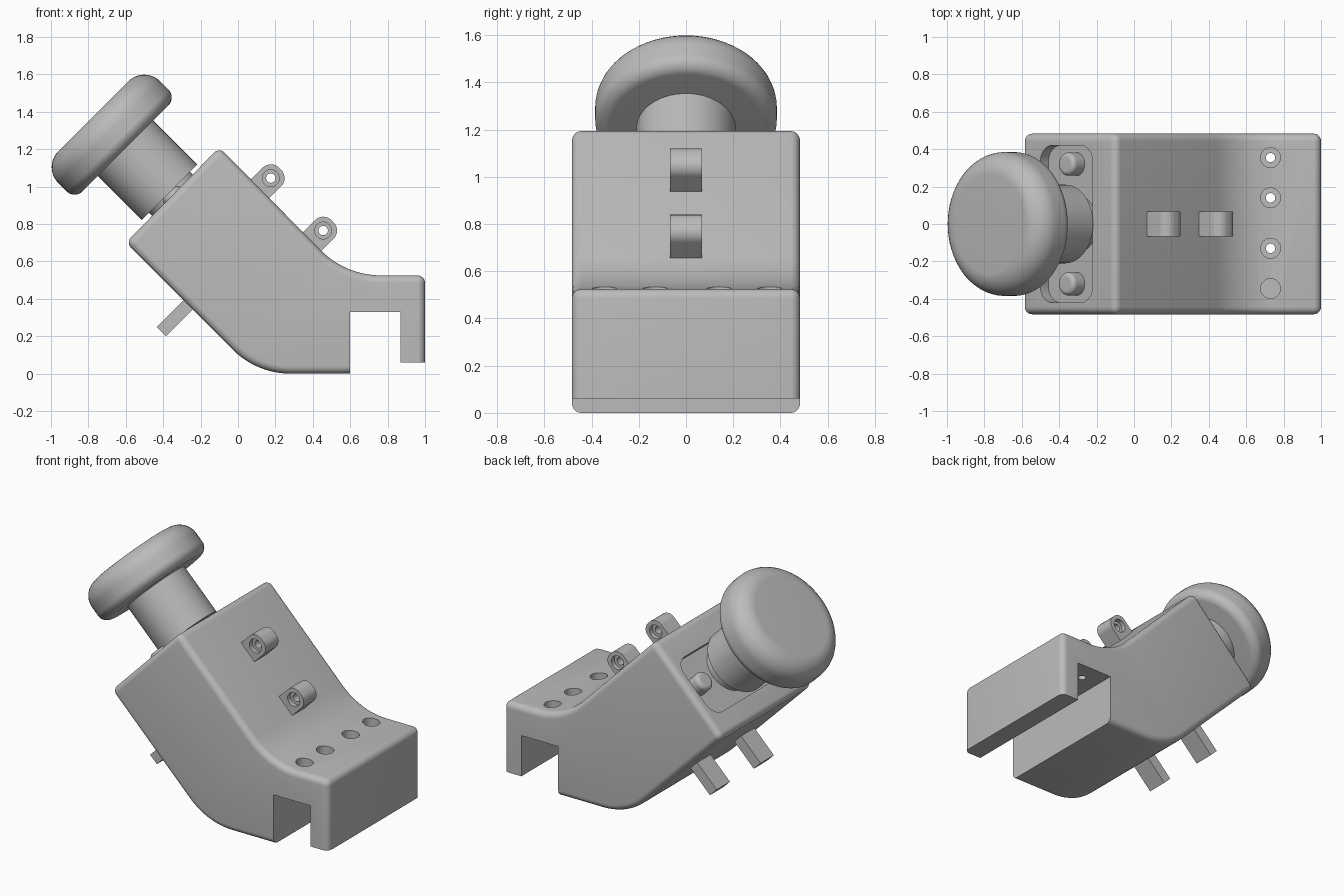
import bpy, bmesh, math
from mathutils import Matrix, Vector

if "Cube" in bpy.data.objects:
    bpy.data.objects.remove(bpy.data.objects["Cube"], do_unlink=True)

grey = bpy.data.materials.new("plain grey")
grey.use_nodes = True
COLOUR = (0.5, 0.5, 0.5, 1)
grey.diffuse_color = COLOUR
grey.node_tree.nodes["Principled BSDF"].inputs["Base Color"].default_value = COLOUR

# Tilted frame: local x runs across the sloped head, local z along its axis
TILT = Matrix.Rotation(math.radians(-45), 4, 'Y')
FLAT = Matrix.Identity(4)
AXIS = 0.426


def rounded(corners, steps=10):
    """Outline from (a, b, tangent length) corners, with arcs where the length is not zero."""
    out = []
    for i, (a, b, d) in enumerate(corners):
        p = Vector((a, b))
        if not d:
            out.append(p)
            continue
        to_prev = (Vector(corners[i - 1][:2]) - p).normalized()
        to_next = (Vector(corners[(i + 1) % len(corners)][:2]) - p).normalized()
        bisector = (to_prev + to_next).normalized()
        half = to_prev.angle(bisector)
        centre = p + bisector * d / math.cos(half)
        start, end = p + to_prev * d - centre, p + to_next * d - centre
        for k in range(steps + 1):
            out.append(centre + start.lerp(end, k / steps).normalized() * d * math.tan(half))
    return out


def finish(name, bm, frame):
    bmesh.ops.recalc_face_normals(bm, faces=bm.faces)
    bm.transform(frame)
    mesh = bpy.data.meshes.new(name)
    bm.to_mesh(mesh)
    bm.free()
    mesh.materials.append(grey)
    obj = bpy.data.objects.new(name, mesh)
    bpy.context.collection.objects.link(obj)
    return obj


def prism(name, outline, low, high, place, frame, bevel=0):
    bm = bmesh.new()
    face = bm.faces.new([bm.verts.new(place(p.x, p.y, low)) for p in outline])
    move = Vector(place(0, 0, high)) - Vector(place(0, 0, low))
    new = bmesh.ops.extrude_face_region(bm, geom=[face], use_keep_orig=True)["geom"]
    bmesh.ops.translate(bm, verts=[v for v in new if isinstance(v, bmesh.types.BMVert)], vec=move)
    bmesh.ops.recalc_face_normals(bm, faces=bm.faces)
    if bevel:
        sharp = [e for e in bm.edges if e.calc_face_angle(0) > math.radians(40)]
        bmesh.ops.bevel(bm, geom=sharp, offset=bevel, segments=6, profile=0.5, affect='EDGES')
    return finish(name, bm, frame)


def box(name, low, high, frame):
    outline = rounded([(low[0], low[1], 0), (high[0], low[1], 0),
                       (high[0], high[1], 0), (low[0], high[1], 0)])
    return prism(name, outline, low[2], high[2], lambda a, b, d: (a, b, d), frame)


def lathe(name, profile, centre, frame, segments=64):
    """Spin (radius, height) points about the local z axis through centre."""
    bm = bmesh.new()
    verts = [bm.verts.new((p.x, 0, p.y)) for p in profile]
    edges = [bm.edges.new(pair) for pair in zip(verts, verts[1:])]
    bmesh.ops.spin(bm, geom=verts + edges, cent=(0, 0, 0), axis=(0, 0, 1),
                   angle=math.tau, steps=segments, use_duplicate=False)
    bmesh.ops.remove_doubles(bm, verts=bm.verts, dist=1e-5)
    bmesh.ops.translate(bm, verts=bm.verts, vec=centre)
    return finish(name, bm, frame)


def peg(name, radius, low, high, centre, frame, top=0, bottom=0, segments=64):
    profile = rounded([(0, low, 0), (radius, low, bottom), (radius, high, top), (0, high, 0)])
    return lathe(name, profile, centre, frame, segments)


def cut(obj, cutter):
    mod = obj.modifiers.new("cut", 'BOOLEAN')
    mod.operation, mod.solver, mod.object = 'DIFFERENCE', 'EXACT', cutter
    bpy.context.view_layer.objects.active = obj
    bpy.ops.object.modifier_apply(modifier=mod.name)
    bpy.data.objects.remove(cutter, do_unlink=True)


# Body: bent block with rounded edges
body = prism("body", rounded([
    (-0.6, 0.7, 0), (-0.1, 1.21, 0), (0.575, 0.525, 0.19), (1, 0.525, 0),
    (1, 0, 0), (0.1, 0, 0.18)]), -0.483, 0.483, lambda a, b, d: (a, d, b), FLAT, 0.04)

# Hook slot under the lip
cut(body, box("slot_cutter", (0.6, -1, -0.5), (0.87, 1, 0.33), FLAT))
cut(body, box("lip_cutter", (0.75, -1, -0.5), (1.2, 1, 0.06), FLAT))

# Stepped screw holes through the lip
for y in (0.355, 0.14, -0.13, -0.345):
    cut(body, peg("bore_cutter", 0.053, 0.42, 0.7, (0.73, y, 0), FLAT, segments=32))
    cut(body, peg("hole_cutter", 0.025, 0.2, 0.5, (0.73, y, 0), FLAT, segments=32))

# Recess in the sloped end
cut(body, prism("recess_cutter", rounded([
    (0.212, -0.42, 0.09), (0.612, -0.42, 0.09), (0.612, 0.42, 0.09), (0.212, 0.42, 0.09)]),
    0.86, 1.1, lambda a, b, d: (a, b, d), TILT))

# Plunger: neck, shaft and knob
centre = (AXIS, 0, 0)
parts = [body,
         peg("plunger_neck", 0.155, 0.85, 0.96, centre, TILT),
         peg("plunger_shaft", 0.21, 0.945, 1.3, centre, TILT),
         peg("plunger_knob", 0.385, 1.277, 1.52, centre, TILT, top=0.12, bottom=0.06)]

# Round buttons and lower tabs, one on each side
for side, word in ((1, "back"), (-1, "front")):
    parts.append(peg(word + "_button", 0.062, 0.85, 0.945, (AXIS, side * 0.32, 0), TILT,
                     top=0.025, segments=32))
    ys = sorted((side * 0.16, side * 0.30))
    parts.append(box(word + "_tab", (-0.131, ys[0], 0.414), (0.1, ys[1], 0.484), TILT))

# Pierced lugs on the upper slope
for word, t in (("upper", 0.615), ("lower", 0.219)):
    lug = prism(word + "_lug", rounded([
        (0.75, t - 0.07, 0), (0.933, t - 0.07, 0.06), (0.933, t + 0.07, 0.06),
        (0.75, t + 0.07, 0)]), -0.067, 0.067, lambda a, b, d: (a, d, b), TILT)
    sideways = TILT @ Matrix.Translation((0.863, 0, t)) @ Matrix.Rotation(math.pi / 2, 4, 'X')
    for radius, low, high in ((0.045, 0.037, 0.1), (0.045, -0.1, -0.037), (0.025, -0.2, 0.2)):
        cut(lug, peg("lug_cutter", radius, low, high, (0, 0, 0), sideways, segments=32))
    parts.append(lug)

# Smooth curved faces, keep hard edges
bpy.ops.object.select_all(action='DESELECT')
for obj in parts:
    obj.select_set(True)
bpy.context.view_layer.objects.active = body
bpy.ops.object.shade_smooth_by_angle(angle=math.radians(30))
